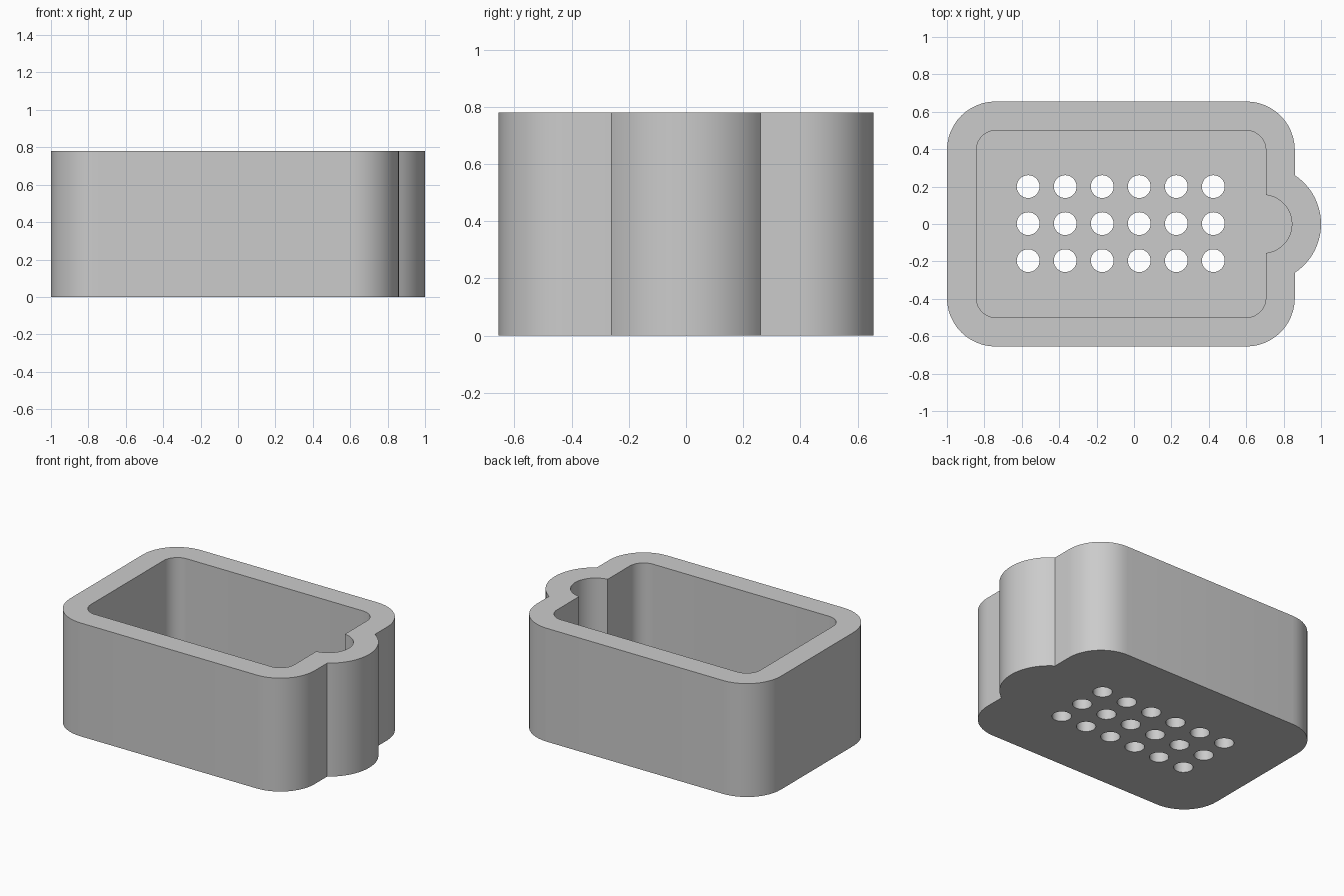
import bpy, bmesh, math

if "Cube" in bpy.data.objects:
    bpy.data.objects.remove(bpy.data.objects["Cube"])

H = 0.78            # overall height
FLOOR = 0.155       # floor thickness
BUMP_X = 0.688      # centre of the round bulge

grey = bpy.data.materials.new("light grey")
grey.diffuse_color = (0.6, 0.6, 0.6, 1)
grey.use_nodes = True
grey.node_tree.nodes["Principled BSDF"].inputs["Base Color"].default_value = grey.diffuse_color


def arc(cx, cy, r, a0, a1, n):
    return [(cx + r * math.cos(math.radians(a0 + (a1 - a0) * i / n)),
             cy + r * math.sin(math.radians(a0 + (a1 - a0) * i / n)))
            for i in range(n + 1)]


def outline(x0, x1, y, r, bump_r):
    """Rounded rectangle with a round bulge on its right side."""
    a = math.degrees(math.acos((x1 - BUMP_X) / bump_r))
    return (arc(x1 - r, -y + r, r, -90, 0, 12)
            + arc(BUMP_X, 0, bump_r, -a, a, 28)
            + arc(x1 - r, y - r, r, 0, 90, 12)
            + arc(x0 + r, y - r, r, 90, 180, 12)
            + arc(x0 + r, -y + r, r, 180, 270, 12))


def prism(name, outlines, z0, z1):
    """Extrude closed outlines from z0 to z1 as solid prisms."""
    bm = bmesh.new()
    for pts in outlines:
        low = [bm.verts.new((x, y, z0)) for x, y in pts]
        top = [bm.verts.new((x, y, z1)) for x, y in pts]
        bm.faces.new(low[::-1])
        bm.faces.new(top)
        for i in range(len(pts)):
            j = (i + 1) % len(pts)
            bm.faces.new((low[i], low[j], top[j], top[i]))
    me = bpy.data.meshes.new(name)
    bm.to_mesh(me)
    bm.free()
    me.materials.append(grey)
    ob = bpy.data.objects.new(name, me)
    bpy.context.collection.objects.link(ob)
    return ob


# Outer body, inner cavity and grid of drain holes
box = prism("drainage_box", [outline(-1.0, 0.86, 0.655, 0.26, 0.312)], 0, H)
cavity = prism("cavity_cutter", [outline(-0.843, 0.705, 0.5, 0.105, 0.156)], FLOOR, H + 0.2)
holes = prism("hole_cutter",
              [arc(-0.071 + (i - 2.5) * 0.198, 0.002 + j * 0.198, 0.061, 0, 360, 32)[:-1]
               for i in range(6) for j in (-1, 0, 1)], -0.1, FLOOR + 0.1)

# Cut the body
bpy.context.view_layer.objects.active = box
for cutter in (cavity, holes):
    cutter.hide_render = True
    mod = box.modifiers.new(cutter.name, 'BOOLEAN')
    mod.operation = 'DIFFERENCE'
    mod.solver = 'EXACT'
    mod.object = cutter
    bpy.ops.object.modifier_apply(modifier=mod.name)
    bpy.data.objects.remove(cutter)

# Smooth curved walls, sharp rims
bpy.ops.object.select_all(action='DESELECT')
box.select_set(True)
bpy.ops.object.shade_smooth_by_angle(angle=math.radians(30))
